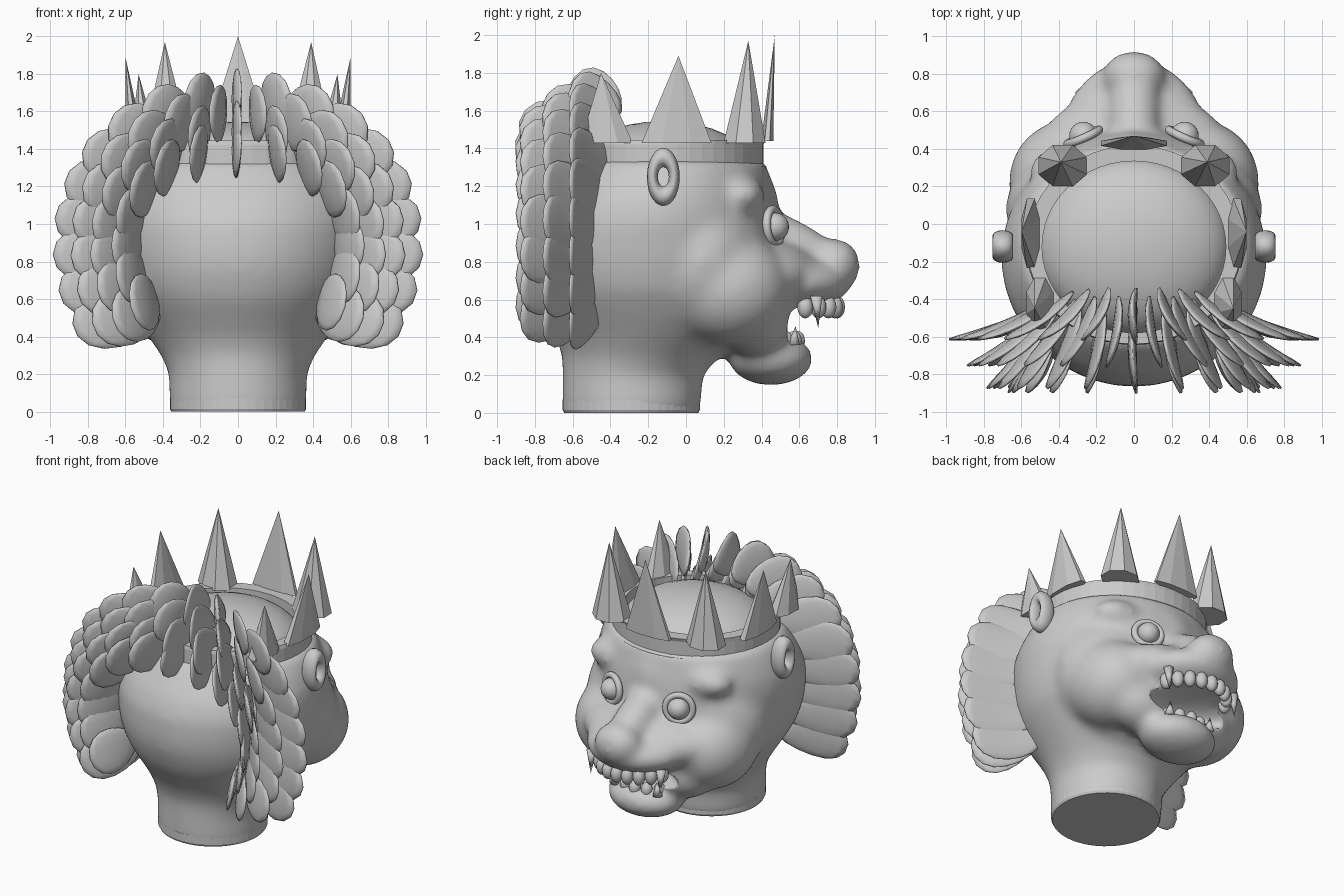
import bpy, bmesh
from math import sin, cos, pi, radians
from mathutils import Matrix, Vector

cube = bpy.data.objects.get("Cube")
if cube:
    bpy.data.objects.remove(cube)

GREY = (0.6, 0.6, 0.6, 1)
mat = bpy.data.materials.new("stone grey")
mat.use_nodes = True
mat.diffuse_color = GREY
mat.node_tree.nodes["Principled BSDF"].inputs["Base Color"].default_value = GREY


def finish(bm, name, smooth=True):
    bmesh.ops.recalc_face_normals(bm, faces=bm.faces[:])
    for f in bm.faces:
        f.smooth = smooth
    me = bpy.data.meshes.new(name)
    bm.to_mesh(me)
    bm.free()
    me.materials.append(mat)
    ob = bpy.data.objects.new(name, me)
    bpy.context.collection.objects.link(ob)
    return ob


def ball(bm, centre, radii, tilt=0, u=24, v=16):
    m = (Matrix.Translation(centre) @ Matrix.Rotation(tilt, 4, 'X')
         @ Matrix.Diagonal((*radii, 1)))
    return bmesh.ops.create_uvsphere(bm, u_segments=u, v_segments=v, radius=1, matrix=m)["verts"]


def loft(bm, rings, n=48, closed=False):
    """Stack of ellipses: height, half width, back y, front y."""
    loops = []
    for z, rx, yb, yf in rings:
        cy, ry = (yb + yf) / 2, (yf - yb) / 2
        loops.append([bm.verts.new((rx * cos(2 * pi * i / n), cy + ry * sin(2 * pi * i / n), z))
                      for i in range(n)])
    pairs = list(zip(loops, loops[1:]))
    if closed:
        pairs.append((loops[-1], loops[0]))
    else:
        bm.faces.new(loops[0])
        bm.faces.new(loops[-1])
    for a, b in pairs:
        for i in range(n):
            j = (i + 1) % n
            bm.faces.new((a[i], a[j], b[j], b[i]))


def spike(bm, base, tip, rx, ry, sides=8):
    ring = [bm.verts.new((base[0] + rx * cos(2 * pi * (i + .5) / sides),
                          base[1] + ry * sin(2 * pi * (i + .5) / sides), base[2]))
            for i in range(sides)]
    top = bm.verts.new(tip)
    bm.faces.new(ring)
    for i in range(sides):
        bm.faces.new((ring[i], ring[(i + 1) % sides], top))


# Head, neck and muzzle, blended into one skin
bm = bmesh.new()
loft(bm, [(0, .367, -.657, .077), (.2, .367, -.655, .09), (.3, .41, -.655, .18),
          (.4, .48, -.69, .3), (.5, .55, -.75, .4), (.58, .6, -.8, .45),
          (.65, .64, -.83, .47), (.75, .67, -.86, .49), (.85, .69, -.87, .5),
          (1.0, .71, -.86, .5), (1.12, .7, -.81, .48), (1.23, .66, -.73, .45),
          (1.34, .6, -.64, .42)])
ball(bm, (0, .08, .8), (.69, .42, .52))                   # temples
ball(bm, (0, .42, .73), (.5, .3, .2))                     # muzzle root
ball(bm, (0, .5, .69), (.38, .38, .16))                   # upper jaw
ball(bm, (0, .38, 1.1), (.2, .11, .18))                   # forehead
ball(bm, (0, .58, .87), (.14, .36, .14), radians(-31))    # bridge
ball(bm, (0, .79, .78), (.17, .135, .145))                # nose
ball(bm, (0, .45, .285), (.28, .225, .14))                # lower jaw
for s in (-1, 1):
    ball(bm, (s * .37, .22, .66), (.3, .33, .3))          # cheek
    ball(bm, (s * .23, .36, .5), (.26, .2, .2))           # mouth corner
    ball(bm, (s * .36, .29, 1.15), (.2, .13, .11))        # brow
head = finish(bm, "head")

bm = bmesh.new()
ball(bm, (0, .8, .475), (.42, .4, .12), u=32, v=20)
cutter = finish(bm, "mouth_cutter")
cutter.hide_render = True
cutter.hide_viewport = True

mod = head.modifiers.new("blend", 'REMESH')
mod.mode, mod.voxel_size, mod.use_smooth_shade = 'VOXEL', .022, True
mod = head.modifiers.new("soften", 'SMOOTH')
mod.factor, mod.iterations = .5, 30
mod = head.modifiers.new("mouth", 'BOOLEAN')
mod.operation, mod.solver, mod.object = 'DIFFERENCE', 'EXACT', cutter

# Crisp foot of the neck
bm = bmesh.new()
loft(bm, [(0, .355, -.645, .065), (.015, .363, -.653, .073), (.07, .363, -.653, .073)])
finish(bm, "neck_base", False)

# Crown band with a lip, and the domed top inside it
bm = bmesh.new()
loft(bm, [(1.285, .58, -.65, .41), (1.29, .595, -.665, .425), (1.305, .595, -.665, .425),
          (1.315, .575, -.645, .41), (1.42, .575, -.645, .41), (1.445, .57, -.64, .42),
          (1.445, .49, -.58, .335), (1.285, .49, -.58, .335)], closed=True)
finish(bm, "crown_band", False)
bm = bmesh.new()
ball(bm, (0, -.12, 1.3), (.51, .47, .245), u=40)
finish(bm, "head_top")

# Crown spikes
bm = bmesh.new()
spike(bm, (0, .43, 1.44), (0, .47, 2), .19, .035)
for s in (-1, 1):
    spike(bm, (s * .38, .31, 1.43), (s * .39, .33, 1.97), .14, .12)
    spike(bm, (s * .55, -.05, 1.43), (s * .6, -.04, 1.89), .055, .2)
    spike(bm, (s * .5, -.42, 1.43), (s * .53, -.45, 1.8), .08, .15)
finish(bm, "crown_spikes", False)

# Ears and eyes
for s, side in ((-1, "right"), (1, "left")):
    bpy.ops.mesh.primitive_torus_add(major_radius=.1, minor_radius=.05, major_segments=28,
                                     location=(s * .7, -.12, 1.25),
                                     rotation=(0, pi / 2, 0))
    ear = bpy.context.object
    ear.name = side + "_ear"
    ear.scale = (1.02, .58, 1.1)
    look = Vector((s * .4, .9, .08)).to_track_quat('Z', 'Y').to_euler()
    bpy.ops.mesh.primitive_torus_add(major_radius=.092, minor_radius=.022,
                                     location=(s * .27, .465, .985), rotation=look)
    lid = bpy.context.object
    lid.name = side + "_eyelid"
    for ob in (ear, lid):
        ob.data.materials.append(mat)
        for p in ob.data.polygons:
            p.use_smooth = True
    bm = bmesh.new()
    ball(bm, (s * .27, .47, .985), (.075, .075, .075))
    finish(bm, side + "_eye")

# Teeth: upper and lower arcs, with fangs
bm = bmesh.new()
for i in range(-4, 5):
    a = radians(i * 16)
    ball(bm, (.28 * sin(a), .5 + .3 * cos(a), .56), (.042, .042, .06), u=12, v=8)
for i in range(-3, 4):
    a = radians(i * 24)
    ball(bm, (.21 * sin(a), .4 + .19 * cos(a), .38), (.04, .04, .055), u=12, v=8)
finish(bm, "teeth")
bm = bmesh.new()
for s in (-1, 1):
    spike(bm, (s * .28, .69, .62), (s * .28, .7, .45), .035, .035)
    spike(bm, (s * .17, .57, .36), (s * .17, .58, .46), .035, .035)
finish(bm, "fangs")


# Mane: rows of bowed leaf plates fanned round an arch behind the head
def plate(bm, base, tip, lean, half_height):
    d = tip - base
    length = d.length
    d.normalize()
    w = (lean - d * lean.dot(d)).normalized()
    n = d.cross(w)
    if n.y > 0:
        n = -n
    mid = (base + tip) / 2
    for v in ball(bm, (0, 0, 0), (1, 1, 1), u=14, v=8):
        u, t, h = v.co
        broad = 1 + .25 * u
        v.co = (mid + d * u * length / 2 + w * h * half_height * broad
                + n * (t * .024 + .025 * (1 - u * u) - .015))


# Each row: tip radius, tip y, base radius, base y, plate count, lowest angle
rows = [(.99, -.63, .45, -.46, 19, -30), (.89, -.77, .46, -.5, 18, -33),
        (.78, -.89, .48, -.53, 17, -36), (.66, -.91, .5, -.56, 15, -36)]
bm = bmesh.new()
for tip_r, tip_y, base_r, base_y, count, low in rows:
    for i in range(count):
        a = radians(low + (180 - 2 * low) * i / (count - 1))
        c, s = cos(a), sin(a)
        c *= 1.22 - .22 * abs(c)
        tip = Vector((tip_r * c, tip_y, .885 + tip_r * .84 * s))
        base = Vector((base_r * c, base_y + .12 * max(s, 0), tip.z - .1 * s))
        lean = Vector((-.45 * s * c, 0, 1))
        plate(bm, base, tip, lean, .15)
finish(bm, "mane")
